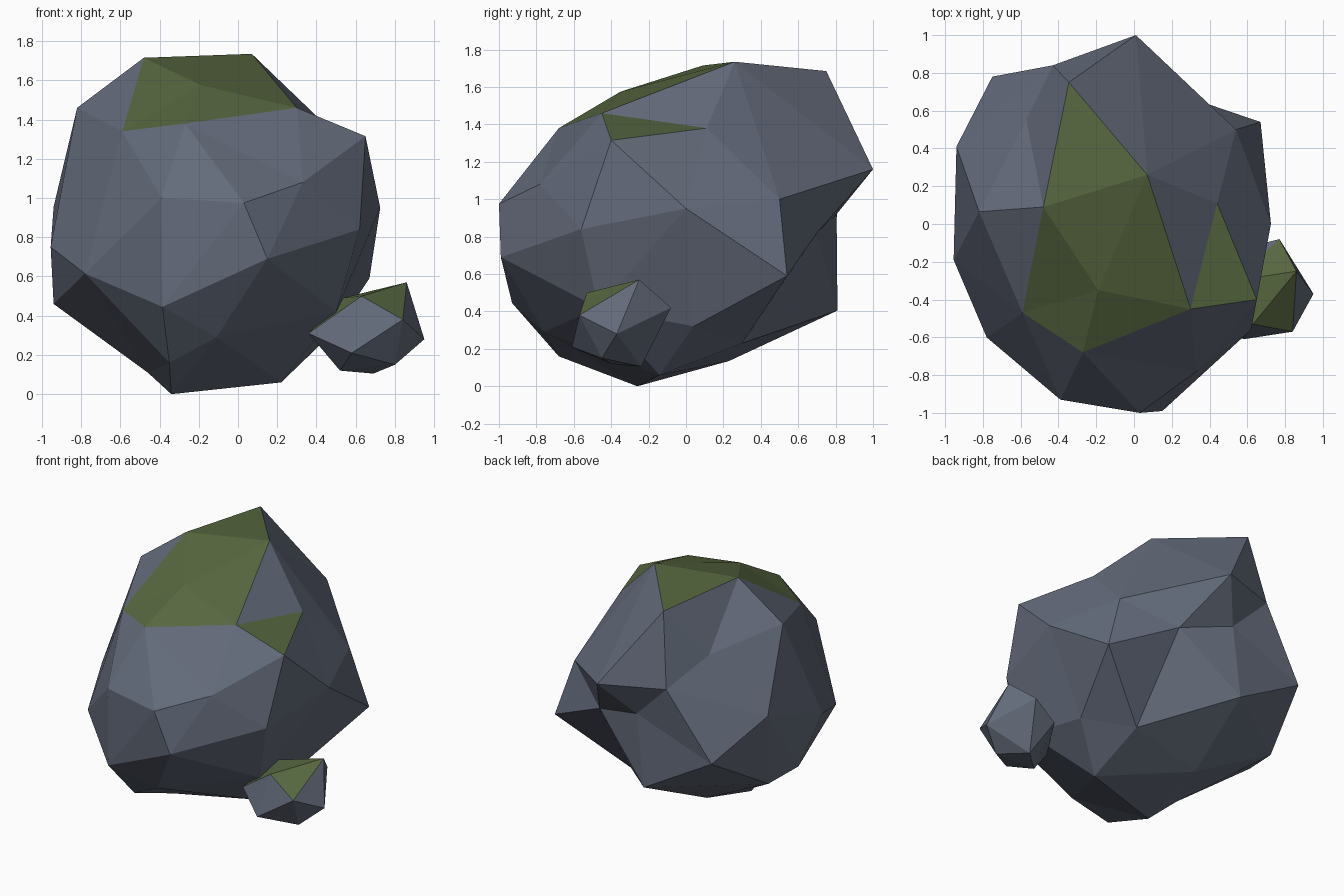
import bpy, bmesh
from mathutils import Vector

MOSS_SLOPE = 0.75   # faces flatter than this (normal z) carry moss


def material(name, rgb):
    m = bpy.data.materials.new(name)
    m.diffuse_color = (*rgb, 1)
    return m


stone = material("blue grey stone", (0.125, 0.146, 0.195))
moss = material("green moss", (0.095, 0.135, 0.05))


def rock(name, centre, points):
    """Skin the corner points by hulling their directions from the centre,
    then push each corner back out, so dents are kept."""
    c = Vector(centre)
    bm = bmesh.new()
    place = {}
    for p in points:
        v = bm.verts.new((Vector(p) - c).normalized())
        place[v] = Vector(p)
    bmesh.ops.convex_hull(bm, input=bm.verts[:])
    for v in bm.verts:
        v.co = place[v]
    bmesh.ops.recalc_face_normals(bm, faces=bm.faces[:])
    bm.normal_update()
    for f in bm.faces:
        f.smooth = False
        f.material_index = int(f.normal.z > MOSS_SLOPE)
    me = bpy.data.meshes.new(name)
    bm.to_mesh(me)
    bm.free()
    me.materials.append(stone)
    me.materials.append(moss)
    ob = bpy.data.objects.new(name, me)
    bpy.context.collection.objects.link(ob)


# Large boulder: corners from the crown down to the base
rock("boulder", (-0.11, 0, 0.87), [
    (.07, .26, 1.735), (-.48, .09, 1.715), (-.345, .75, 1.685), (-.19, -.35, 1.575),
    (.30, -.45, 1.46), (.44, .11, 1.38), (.65, -.40, 1.315), (-.27, -.68, 1.38),
    (-.59, -.47, 1.34), (-.82, .065, 1.46), (-.57, .55, 1.355),
    (.01, 1.0, 1.16), (-.43, .84, 1.176), (.33, -.78, 1.08), (.03, -1.0, .975),
    (-.39, -.93, 1.0), (.725, 0, .95), (.54, .50, 1.0), (-.94, .41, .956),
    (-.955, -.19, .75), (.62, -.56, .84), (.20, .70, .82), (-.17, .805, .92),
    (-.75, .78, .70), (.15, -.99, .69), (-.78, -.60, .615), (.67, .54, .59),
    (-.94, .06, .46), (-.89, .33, .425), (-.23, .81, .405), (-.385, -.93, .445),
    (.50, -.47, .42), (.49, .04, .32), (.23, .30, .23), (-.11, -.76, .29),
    (-.35, -.68, .16), (-.33, .23, .135), (-.46, -.12, .11), (.22, -.14, .06),
    (-.34, -.26, 0)])

# Small stone leaning at its foot
rock("small_stone", (.67, -.36, .32), [
    (.86, -.25, .57), (.63, -.53, .50), (.53, -.30, .49), (.77, -.08, .42),
    (.84, -.57, .38), (.95, -.37, .28), (.57, -.13, .33), (.36, -.46, .31),
    (.58, -.61, .21), (.80, -.45, .15), (.52, -.40, .12), (.69, -.24, .105)])
